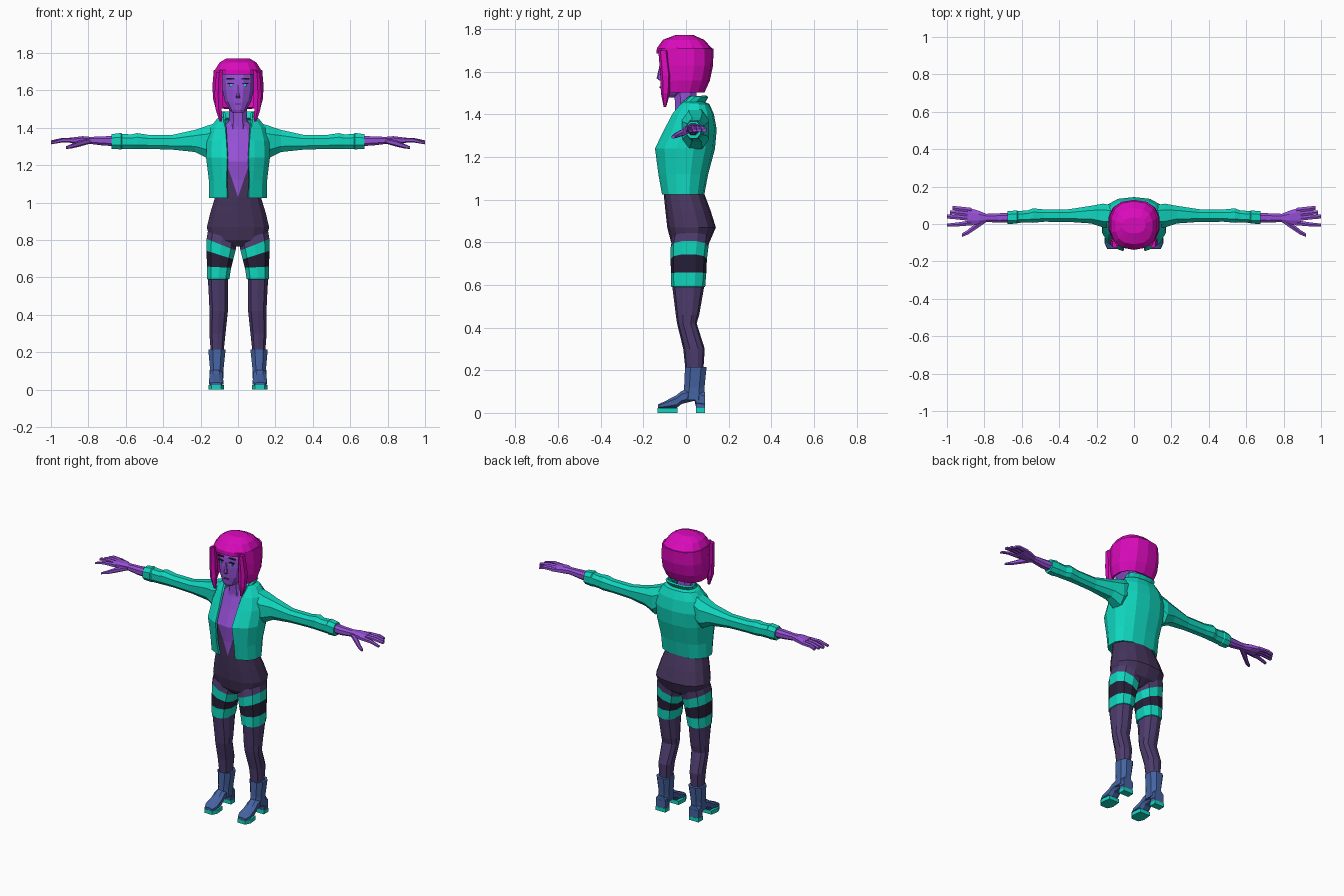
import bpy, bmesh
from math import sin, cos, pi, copysign
from mathutils import Vector

if "Cube" in bpy.data.objects:
    bpy.data.objects.remove(bpy.data.objects["Cube"])


def material(name, r, g, b):
    m = bpy.data.materials.new(name)
    m.use_nodes = True
    m.diffuse_color = (r, g, b, 1)
    m.node_tree.nodes["Principled BSDF"].inputs["Base Color"].default_value = (r, g, b, 1)
    return m


SKIN = material("violet skin", .30, .08, .67)
TEAL = material("teal cloth", .005, .68, .52)
HAIR = material("magenta hair", .70, .003, .50)
SUIT = material("dark plum suit", .062, .036, .11)
STOCKING = material("plum stocking", .075, .046, .155)
BAND = material("black band", .02, .014, .04)
BOOT = material("blue leather", .06, .125, .36)
LASH = material("dark lash", .03, .01, .05)


def spow(v, p=.82):
    return copysign(abs(v) ** p, v)


def oval(axis, at, a, b, n=10, slope=0):
    """Rounded ring across an axis; a and b are (low, high) of the other two axes."""
    pts = []
    for i in range(n):
        t = 2 * pi * (i + .5) / n
        u = (a[0] + a[1]) / 2 + (a[1] - a[0]) / 2 * spow(cos(t))
        v = (b[0] + b[1]) / 2 + (b[1] - b[0]) / 2 * spow(sin(t))
        if axis == "x":
            pts.append((at, u, v))
        elif axis == "y":
            pts.append((u, at, v))
        else:
            pts.append((u, v, at + slope * (u - (a[0] + a[1]) / 2)))
    return pts


def arc(z, gap, rx, front, back, n=7):
    """Ring around z that is open at the front by the given half gap."""
    half = []
    for i in range(n + 1):
        t = pi * i / n
        x = rx * abs(sin(t)) ** .8
        x = max(x, gap) if t < pi / 2 else x
        half.append((x if i < n else 0, (front + back) / 2 - (back - front) / 2 * spow(cos(t)), z))
    return half + [(-x, y, h) for x, y, h in reversed(half[:-1])]


def loft(name, rings, mats, bands=None, closed=True, mirror=False, thick=0):
    """Skin a list of rings; bands gives a material slot for each segment."""
    bm = bmesh.new()
    rows = [[bm.verts.new(p) for p in ring] for ring in rings]
    n = len(rows[0])
    for k, (lo, hi) in enumerate(zip(rows, rows[1:])):
        for i in range(n if closed else n - 1):
            j = (i + 1) % n
            f = bm.faces.new((lo[i], lo[j], hi[j], hi[i]))
            f.material_index = bands[k] if bands else 0
    if closed:
        bm.faces.new(rows[0])
        top = bm.faces.new(rows[-1])
        top.material_index = bands[-1] if bands else 0
    return finish(name, bm, mats, mirror, thick)


def finish(name, bm, mats, mirror=False, thick=0):
    bmesh.ops.recalc_face_normals(bm, faces=bm.faces)
    mesh = bpy.data.meshes.new(name)
    bm.to_mesh(mesh)
    bm.free()
    for m in mats:
        mesh.materials.append(m)
    ob = bpy.data.objects.new(name, mesh)
    bpy.context.collection.objects.link(ob)
    if thick:
        s = ob.modifiers.new("thickness", "SOLIDIFY")
        s.thickness, s.offset = thick, 0
    if mirror:
        ob.modifiers.new("mirror", "MIRROR").use_mirror_merge = False
    return ob


def box(name, centre, size, mat, mirror=False):
    bm = bmesh.new()
    bmesh.ops.create_cube(bm, size=1)
    for v in bm.verts:
        v.co = Vector(centre) + v.co * Vector(size)
    return finish(name, bm, [mat], mirror)


# Torso in a bodysuit, with a deep V neckline cut into the faces
body = [(.765, .04, -.04, .06), (.80, .155, -.07, .11), (.87, .17, -.088, .14),
        (.95, .15, -.097, .115), (1.03, .125, -.105, .085), (1.12, .13, -.108, .08),
        (1.22, .14, -.12, .10), (1.32, .13, -.08, .11), (1.39, .095, -.055, .09), (1.44, .05, -.045, .06)]
torso = loft("torso", [oval("z", z, (-r, r), (f, b), 14) for z, r, f, b in body], [SUIT, SKIN])
bm = bmesh.new()
bm.from_mesh(torso.data)
for normal, co in (((1, 0, -.34), (0, 0, 1.03)), ((-1, 0, -.34), (0, 0, 1.03)), ((0, 0, 1), (0, 0, 1.22))):
    bmesh.ops.bisect_plane(bm, geom=bm.verts[:] + bm.edges[:] + bm.faces[:], plane_co=co, plane_no=normal)
for f in bm.faces:
    c = f.calc_center_median()
    f.material_index = int(c.z > 1.22 or (c.y < 0 and abs(c.x) < .34 * (c.z - 1.03)))
bm.to_mesh(torso.data)
bm.free()

# Neck and head
loft("neck", [oval("z", z, (-r, r), (f, b), 8) for z, r, f, b in
              ((1.38, .065, -.055, .07), (1.44, .052, -.055, .055), (1.55, .05, -.06, .05))], [SKIN])
face = [(1.48, .03, -.112, -.05), (1.495, .045, -.118, -.02), (1.54, .072, -.122, .04),
        (1.60, .085, -.124, .08), (1.66, .088, -.12, .09), (1.73, .08, -.10, .08)]
loft("head", [oval("z", z, (-r, r), (f, b), 12) for z, r, f, b in face], [SKIN])
loft("nose", [oval("z", z, (-r, r), (f, -.11), 6) for z, r, f in
              ((1.56, .012, -.126), (1.57, .012, -.138), (1.63, .006, -.124))], [SKIN])

# Painted face details
box("eye_lashes", (.038, -.119, 1.637), (.034, .009, .007), LASH, True)
box("irises", (.038, -.119, 1.627), (.014, .009, .013), TEAL, True)
box("eyebrows", (.04, -.117, 1.663), (.045, .009, .007), LASH, True)
box("lips", (0, -.121, 1.528), (.032, .006, .007), SUIT)

# Bobbed hair: cap with fringe, open sides and pointed front locks
cap = [(1.685, .122, -.138, .12), (1.71, .126, -.137, .122), (1.75, .10, -.108, .085), (1.772, .062, -.05, .035)]
loft("hair_cap", [oval("z", z, (-r, r), (f, b), 14) for z, r, f, b in cap], [HAIR])
bob = [(1.71, .09, .125, -.118, .122), (1.63, .09, .132, -.115, .12),
       (1.56, .09, .13, -.112, .105), (1.505, .085, .115, -.108, .08)]
loft("hair_sides", [arc(*r) for r in bob], [HAIR], closed=False, thick=.014)
lock = [(1.70, .085, .118, -.13, -.085), (1.58, .085, .128, -.12, -.07),
        (1.50, .085, .122, -.118, -.075), (1.435, .085, .10, -.105, -.093)]
loft("front_locks", [oval("z", z, (a, b), (c, d), 6) for z, a, b, c, d in lock], [HAIR], mirror=True)

# Cropped open jacket with a raised collar
coat = [(1.025, .055, .152, -.107, .08), (1.12, .06, .153, -.124, .098), (1.24, .055, .168, -.14, .13),
        (1.33, .06, .165, -.095, .138), (1.40, .065, .145, -.06, .125), (1.445, .075, .11, -.025, .105),
        (1.455, .07, .085, -.02, .085), (1.485, .075, .09, .015, .10)]
loft("jacket", [arc(*r) for r in coat], [TEAL], closed=False, thick=.012)

# Sleeves with thicker cuffs: x, y centre, z centre, y radius, z radius
sleeve = [(.09, .04, 1.365, .06, .075), (.165, .045, 1.325, .068, .092), (.23, .05, 1.33, .05, .063),
          (.35, .045, 1.323, .036, .042), (.48, .045, 1.325, .035, .04), (.54, .045, 1.33, .041, .045),
          (.57, .04, 1.326, .034, .041), (.62, .038, 1.328, .034, .043), (.625, .037, 1.329, .038, .047),
          (.675, .035, 1.327, .036, .042)]


def limb(name, rows, mat, n=8):
    rings = [oval("x", x, (y - a, y + a), (z - b, z + b), n) for x, y, z, a, b in rows]
    return loft(name, rings, [mat], mirror=True)


limb("sleeves", sleeve, TEAL)

# Forearms, palms and fingers
limb("hands", [(.65, .035, 1.33, .028, .03), (.72, .032, 1.33, .027, .026), (.79, .033, 1.333, .023, .02),
               (.83, .035, 1.335, .038, .022), (.89, .042, 1.333, .05, .016)], SKIN)
for k, name in enumerate(("little_fingers", "ring_fingers", "middle_fingers")):
    y = .078 - .023 * k
    limb(name, [(.87, y - .004, 1.335, .014, .013), (.94, y + .004, 1.335, .0135, .011),
                (.97 + .015 * k, y + .008, 1.325, .012, .008)], SKIN, 6)
limb("index_fingers", [(.86, .008, 1.333, .016, .014), (.94, -.002, 1.333, .012, .011),
                       (1.0, -.006, 1.318, .009, .006)], SKIN, 6)
limb("thumbs", [(.79, .022, 1.33, .014, .014), (.85, -.015, 1.315, .018, .016),
                (.89, -.045, 1.302, .014, .012), (.92, -.06, 1.294, .01, .007)], SKIN, 6)

# Legs with banded stocking tops: z, inner x, outer x, front, back, slope
leg = [(.82, .0, .165, -.065, .11, .3), (.775, .01, .171, -.072, .105, .4), (.72, .022, .171, -.072, .098, .32),
       (.655, .034, .169, -.071, .095, .05), (.592, .044, .167, -.07, .09, 0), (.59, .05, .163, -.064, .085, 0),
       (.46, .05, .156, -.048, .062, 0), (.42, .052, .155, -.042, .05, 0), (.30, .065, .155, -.013, .088, 0),
       (.18, .078, .145, 0, .08, 0)]
loft("legs", [oval("z", z, (a, b), (c, d), 10, s) for z, a, b, c, d, s in leg],
     [STOCKING, TEAL, BAND], [0, 1, 2, 1, 1, 0, 0, 0, 0], mirror=True)

# Heeled boots with teal soles
shaft = [(.215, .063, .162, -.008, .10), (.12, .074, .153, -.012, .09), (.06, .076, .155, -.02, .088)]
loft("boot_shafts", [oval("z", z, (a, b), (c, d), 8) for z, a, b, c, d in shaft], [BOOT], mirror=True)
foot = [(.088, .036, .02, .10), (.048, .036, .02, .12), (.04, .034, .055, .125), (-.02, .036, .04, .105),
        (-.045, .038, .02, .085), (-.10, .042, .02, .055), (-.132, .028, .02, .04)]
loft("boot_feet", [oval("y", y, (.117 - w, .117 + w), (lo, hi), 8) for y, w, lo, hi in foot], [BOOT], mirror=True)
sole = [(-.133, .026), (-.10, .042), (-.04, .036)]
loft("front_soles", [[(.117 + s * w, y, z) for s, z in ((-1, 0), (1, 0), (1, .024), (-1, .024))] for y, w in sole],
     [TEAL], mirror=True)
box("heel_soles", (.117, .068, .012), (.068, .044, .024), TEAL, True)
box("heels", (.117, .068, .045), (.064, .042, .05), BOOT, True)
